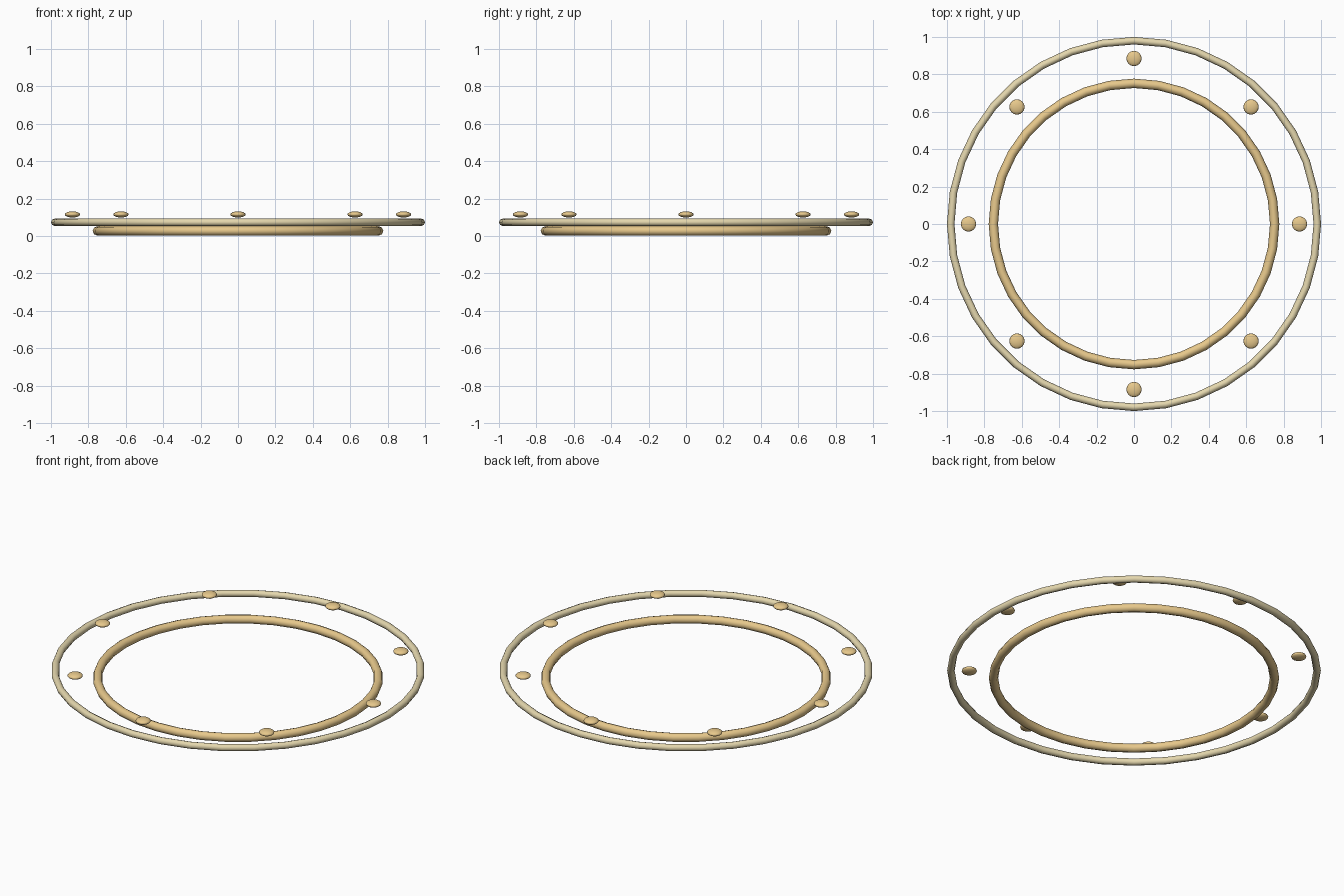
import bpy
from math import cos, sin, tau

if "Cube" in bpy.data.objects:
    bpy.data.objects.remove(bpy.data.objects["Cube"])


def material(name, color):
    m = bpy.data.materials.new(name)
    m.diffuse_color = (*color, 1)
    m.use_nodes = True
    m.node_tree.nodes["Principled BSDF"].inputs["Base Color"].default_value = m.diffuse_color
    return m


def finish(name, mat):
    ob = bpy.context.object
    ob.name = name
    ob.data.materials.append(mat)
    bpy.ops.object.shade_smooth()
    return ob


def ring(name, radius, tube, z, mat):
    bpy.ops.mesh.primitive_torus_add(major_radius=radius, minor_radius=tube,
                                     major_segments=36, minor_segments=8,
                                     location=(0, 0, z))
    return finish(name, mat)


gold = material("gold", (0.80, 0.58, 0.26))
pale_gold = material("pale_gold", (0.78, 0.68, 0.42))

# Two stacked rings
ring("inner_ring", 0.752, 0.025, 0.027, gold)
ring("outer_ring", 0.98, 0.02, 0.073, pale_gold)

# Eight flattened studs between the rings
for i in range(8):
    a = tau * i / 8
    bpy.ops.mesh.primitive_uv_sphere_add(segments=16, ring_count=8, radius=0.041,
                                         location=(0.885 * cos(a), 0.885 * sin(a), 0.115))
    stud = finish(f"stud_{i + 1}", gold)
    stud.scale.z = 0.4
